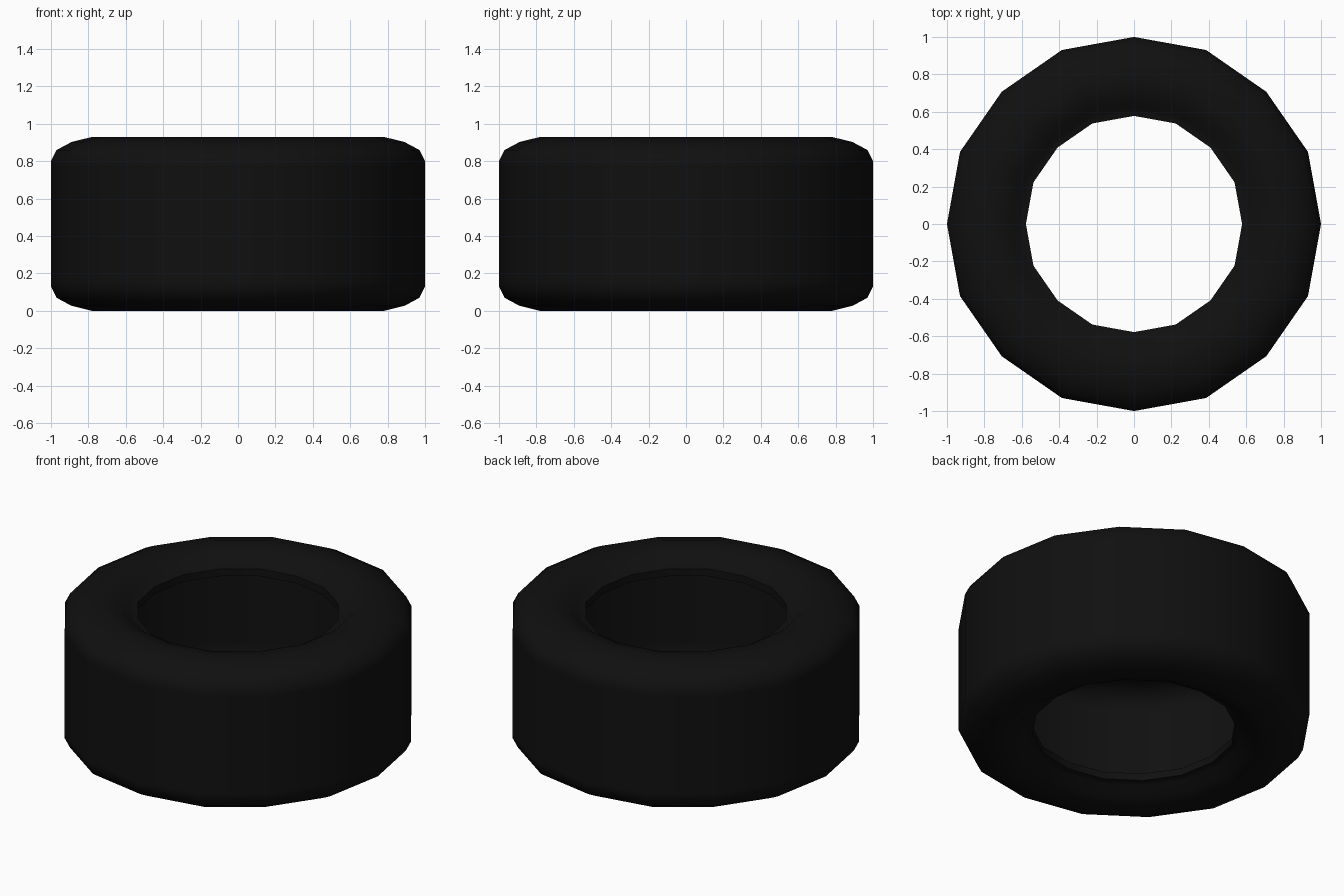
import bpy, bmesh, math

if "Cube" in bpy.data.objects:
    bpy.data.objects.remove(bpy.data.objects["Cube"])

SIDES = 16
HEIGHT = 0.93

# Upper half of the hollow tyre section (radius, z): outer skin, bead, inner skin
upper = [(1.0, 0.77), (1.0, 0.80), (0.97, 0.86), (0.89, 0.903), (0.78, 0.93), (0.67, 0.902),
         (0.62, 0.855), (0.595, 0.848), (0.578, 0.845), (0.578, 0.80),
         (0.60, 0.79), (0.67, 0.83), (0.78, 0.85), (0.85, 0.83),
         (0.90, 0.79), (0.92, 0.74), (0.92, 0.70)]
profile = upper + [(r, HEIGHT - z) for r, z in reversed(upper)]

# Revolve the closed section (in-between spokes sit very slightly further out)
bm = bmesh.new()
rings = []
for i in range(SIDES):
    a = 2 * math.pi * i / SIDES
    s = 1.007 if i % 2 else 1.0
    rings.append([bm.verts.new((s * r * math.cos(a), s * r * math.sin(a), z)) for r, z in profile])
n = len(profile)
for i in range(SIDES):
    a, b = rings[i], rings[(i + 1) % SIDES]
    for j in range(n):
        k = (j + 1) % n
        bm.faces.new((a[j], b[j], b[k], a[k]))
bmesh.ops.recalc_face_normals(bm, faces=bm.faces)
mesh = bpy.data.meshes.new("tyre")
bm.to_mesh(mesh)
bm.free()

tyre = bpy.data.objects.new("tyre", mesh)
bpy.context.collection.objects.link(tyre)

# Smooth rubber with crisp bead edges
bpy.context.view_layer.objects.active = tyre
tyre.select_set(True)
bpy.ops.object.shade_smooth_by_angle(angle=math.radians(50))
rubber = bpy.data.materials.new("black_rubber")
rubber.diffuse_color = (0.005, 0.005, 0.005, 1)
rubber.use_nodes = True
rubber.node_tree.nodes["Principled BSDF"].inputs["Base Color"].default_value = rubber.diffuse_color
mesh.materials.append(rubber)
